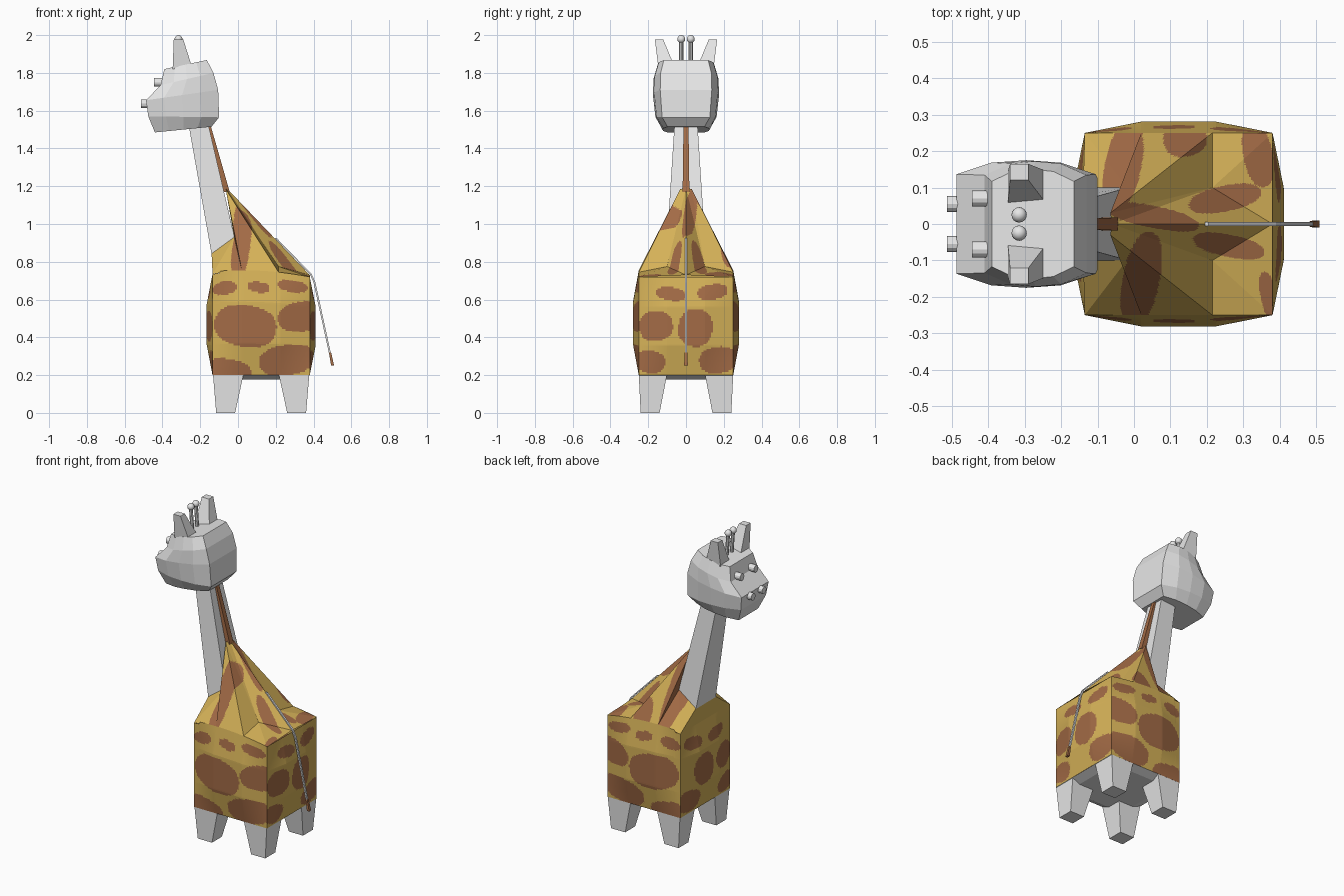
import bpy, bmesh, math
from mathutils import Vector

if "Cube" in bpy.data.objects:
    bpy.data.objects.remove(bpy.data.objects["Cube"])


def material(name, rgb):
    m = bpy.data.materials.new(name)
    m.diffuse_color = (*rgb, 1)
    m.use_nodes = True
    m.node_tree.nodes["Principled BSDF"].inputs["Base Color"].default_value = m.diffuse_color
    return m


GREY = material("pale grey", (0.8, 0.8, 0.8))
TAN = material("golden tan", (0.67, 0.445, 0.098))
BROWN = material("spot brown", (0.366, 0.147, 0.061))


def finish(bm, name, mats, recalc=True):
    if recalc:
        bmesh.ops.recalc_face_normals(bm, faces=bm.faces[:])
    me = bpy.data.meshes.new(name)
    bm.to_mesh(me)
    bm.free()
    for m in mats:
        me.materials.append(m)
    ob = bpy.data.objects.new(name, me)
    bpy.context.scene.collection.objects.link(ob)
    return ob


def loft(name, rings, mat):
    """Skin a list of equal-length point rings and cap both ends."""
    bm = bmesh.new()
    vs = [[bm.verts.new(p) for p in r] for r in rings]
    n = len(rings[0])
    for a, b in zip(vs, vs[1:]):
        for i in range(n):
            bm.faces.new((a[i], a[(i + 1) % n], b[(i + 1) % n], b[i]))
    bm.faces.new(vs[0])
    bm.faces.new(vs[-1])
    return finish(bm, name, [mat])


def rect(cx, cz, hx, hy, cy=0.0, drop=0.0):
    """Rectangle ring around (cx, cy, cz); drop lowers its front edge and lifts its back edge."""
    return [(cx + i * hx, cy + j * hy, cz + i * drop)
            for i, j in ((-1, -1), (1, -1), (1, 1), (-1, 1))]


def in_spot(a, b, spots, tilt):
    """True inside any rounded spot given as centre and two radii."""
    for k, (ca, cb, ra, rb) in enumerate(spots):
        t = tilt * (-1) ** (k + 1)
        da, db = a - ca, b - cb
        p = abs((da * math.cos(t) + db * math.sin(t)) / ra)
        q = abs((db * math.cos(t) - da * math.sin(t)) / rb)
        if p ** 2.3 + q ** 2.3 < 1:
            return True
    return False


FLANK = [(.04, .46, .165, .11), (.34, .51, .13, .08), (-.05, .23, .12, .055),
         (.26, .28, .15, .08), (.11, .665, .06, .028), (-.07, .66, .065, .035),
         (.29, .67, .08, .03)]
ENDS = [(.05, .45, .09, .1), (-.16, .46, .09, .08), (-.19, .27, .08, .06),
        (.17, .28, .1, .07), (-.08, .63, .08, .035), (.14, .64, .08, .04)]
TOP = [(-.03, .16, .05, .12), (.34, .19, .04, .09), (.02, -.15, .05, .13),
       (.14, .235, .06, .05), (.05, .02, .13, .03), (.25, .07, .1, .035),
       (.26, -.06, .1, .03), (.37, -.2, .022, .07)]


def eave(x):
    """Height of the body's upper rim along x: a low arch."""
    return 0.755 - 0.27 * (x - 0.02) ** 2 - (0.013 if x < -0.1 else 0)


# Body walls: four bulged sides with painted spots
X0, X1, Y = -0.135, 0.38, 0.25
CORNERS = [Vector(c) for c in ((X0, -Y), (X1, -Y), (X1, Y), (X0, Y))]
N = 60
bm = bmesh.new()
for s in range(4):
    a, b = CORNERS[s], CORNERS[(s + 1) % 4]
    d = (b - a).normalized()
    out = Vector((d.y, -d.x))
    grid = []
    for i in range(N + 1):
        row, u = [], i / N
        for j in range(N + 1):
            v = j / N
            swell = min(1, 3.3 * u, 3.3 * (1 - u)) * min(1, 3.3 * v, 3.3 * (1 - v))
            base = a.lerp(b, u)
            p = base + out * 0.031 * swell
            row.append(bm.verts.new((p.x, p.y, 0.2 + v * (eave(base.x) - 0.2))))
        grid.append(row)
    for i in range(N):
        for j in range(N):
            f = bm.faces.new((grid[i][j], grid[i + 1][j], grid[i + 1][j + 1], grid[i][j + 1]))
            c = f.calc_center_median()
            spots, h = (ENDS, c.y) if s % 2 else (FLANK, c.x)
            f.material_index = int(in_spot(h, c.z, spots, 0.15))
finish(bm, "body_sides", [TAN, BROWN], recalc=False)

# Back and shoulders: faceted roof rising to a peak behind the neck
P = {"P": (-.06, 0, 1.19), "T": (-.065, .03, 1.185), "S": (-.02, .1, .93),
     "N": (-.14, .09, .85), "O": (-.14, 0, .85), "B": (X0, 0, eave(X0)),
     "C": (.215, .1, .775), "D": (X1, .1, .725), "R": (X1, 0, .73)}
for key, x in zip("AMFE", (X0, 0.02, 0.215, X1)):
    P[key] = (x, Y, eave(x))
bm = bmesh.new()
for side in (1, -1):
    for tri in "TSM SAM NAS TMF TFC PTC PCR CDR CFE CED ABN BON".split():
        f = bm.faces.new([bm.verts.new((P[k][0], P[k][1] * side, P[k][2])) for k in tri])
        f.normal_update()
        if f.normal.dot(f.calc_center_median() - Vector((0.1, 0, 0.5))) < 0:
            f.normal_flip()
bmesh.ops.subdivide_edges(bm, edges=bm.edges[:], cuts=35, use_grid_fill=True)
for f in bm.faces:
    c = f.calc_center_median()
    f.material_index = int(in_spot(c.x, c.y, TOP, 0.2))
finish(bm, "back_and_shoulders", [TAN, BROWN], recalc=False)

# Belly and legs
MID = (X0 + X1) / 2
loft("belly", [rect(MID, 0.178, 0.2, 0.2), rect(MID, 0.2, 0.257, Y)], GREY)
for side, sn in ((-1, "right"), (1, "left")):
    for end, en in ((-1, "front"), (1, "rear")):
        loft(f"{en}_leg_{sn}", [rect(MID + end * 0.188, 0, 0.05, 0.05, side * 0.19),
                                rect(MID + end * 0.174, 0.205, 0.081, 0.075, side * 0.175)], GREY)

# Neck and mane
loft("neck", [rect(-0.078, 0.88, 0.062, 0.1, drop=0.04), rect(-0.212, 1.54, 0.052, 0.06)], GREY)
loft("mane", [rect(-0.062, 1.17, 0.018, 0.018), rect(-0.17, 1.54, 0.02, 0.013)], BROWN)

# Head: tilted levels of (front x, front z, back x, back z, half width)
LEVELS = [(-.44, 1.485, -.14, 1.515, .125), (-.475, 1.57, -.1, 1.565, .162),
          (-.487, 1.655, -.105, 1.71, .175), (-.41, 1.735, -.13, 1.8, .172),
          (-.39, 1.82, -.165, 1.868, .15)]
rings = []
for xf, zf, xb, zb, w in LEVELS:
    half = []
    for i in range(5):
        t = i / 4
        half.append((xf + (xb - xf) * t, w * (1 - 0.22 * abs(2 * t - 1) ** 2.5), zf + (zb - zf) * t))
    rings.append(half + [(x, -y, z) for x, y, z in reversed(half)])
loft("head", rings, GREY)


def rod(name, a, b, r, sides=12):
    a, b = Vector(a), Vector(b)
    bpy.ops.mesh.primitive_cylinder_add(vertices=sides, radius=r, depth=(b - a).length,
                                        location=(a + b) / 2,
                                        rotation=(b - a).to_track_quat('Z', 'Y').to_euler())
    ob = bpy.context.object
    ob.name = name
    ob.data.materials.append(GREY)


# Ears, horns, eyes and nostrils, mirrored
for s, sn in ((-1, "right"), (1, "left")):
    loft("ear_" + sn, [rect(-0.293, 1.82, 0.053, 0.045, s * 0.1),
                       rect(-0.315, 1.978, 0.025, 0.022, s * 0.143)], GREY)
    y = s * 0.025
    rod("horn_stem_" + sn, (-0.305, y, 1.84), (-0.315, y, 1.975), 0.011, 8)
    bpy.ops.mesh.primitive_uv_sphere_add(segments=16, ring_count=10, radius=0.021,
                                         location=(-0.315, y, 1.979))
    ob = bpy.context.object
    ob.name = "horn_tip_" + sn
    ob.data.materials.append(GREY)
    bpy.ops.object.shade_smooth_by_angle()
    for part, x, y, z in (("eye_", -0.445, 0.07, 1.75), ("nostril_", -0.513, 0.055, 1.637)):
        rod(part + sn, (x, s * y, z), (x + 0.06, s * y, z), 0.022)

# Tail: thin strip running down the back, then hanging, with a tuft
path = [(0.2, 0.925), (0.385, 0.735), (0.405, 0.69), (0.49, 0.3)]
loft("tail", [rect(x, z, 0.005, 0.006) for x, z in path], GREY)
loft("tail_tuft", [rect(0.487, 0.32, 0.006, 0.007), rect(0.501, 0.25, 0.008, 0.01)], BROWN)
